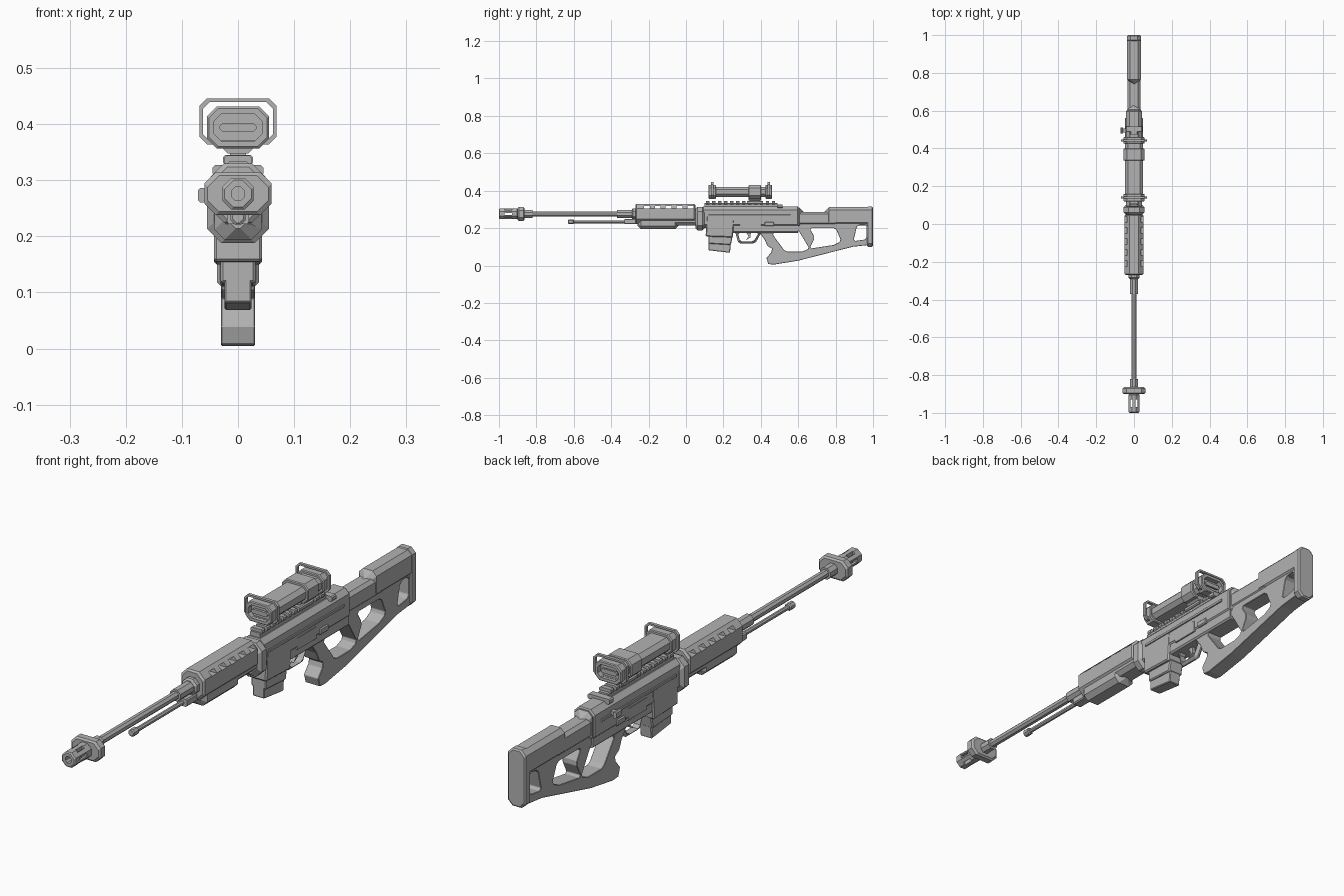
import bpy, bmesh

if "Cube" in bpy.data.objects:
    bpy.data.objects.remove(bpy.data.objects["Cube"], do_unlink=True)

grey = bpy.data.materials.new("plain grey")
grey.use_nodes = True
tone = (.45, .45, .45, 1)
grey.diffuse_color = tone
grey.node_tree.nodes["Principled BSDF"].inputs["Base Color"].default_value = tone


def skin(name, rings):
    """Join matching rings of points into a closed solid."""
    bm = bmesh.new()
    rings = [[bm.verts.new(point) for point in ring] for ring in rings]
    for ring, after in zip(rings, rings[1:]):
        for i in range(len(ring)):
            bm.faces.new((ring[i - 1], ring[i], after[i], after[i - 1]))
    bm.faces.new(rings[0])
    bm.faces.new(rings[-1])
    bmesh.ops.recalc_face_normals(bm, faces=bm.faces)
    mesh = bpy.data.meshes.new(name)
    bm.to_mesh(mesh)
    bm.free()
    mesh.materials.append(grey)
    part = bpy.data.objects.new(name, mesh)
    bpy.context.collection.objects.link(part)
    return part


def block(name, front, back, width, low, high, chamfer=.004, ends=0, x=0):
    """Eight-sided bar along y; width is half the full width, ends slope inward."""
    def ring(y, inset):
        w, bottom, top = width - inset, low + inset, high - inset
        side = w - chamfer
        right = [(side, bottom), (w, bottom + chamfer), (w, top - chamfer), (side, top)]
        left = [(-px, pz) for px, pz in reversed(right)]
        return [(x + px, y, pz) for px, pz in right + left]

    rings = [ring(front, ends), ring(back, ends)]
    if ends:
        rings[1:1] = [ring(front + ends, 0), ring(back - ends, 0)]
    return skin(name, rings)


def rod(name, front, back, radius, axis, ends=0):
    """Regular eight-sided rod along y."""
    return block(name, front, back, radius, axis - radius, axis + radius,
                 chamfer=radius * .58, ends=ends)


def plate(name, outline, width, bevel=0):
    """Side outline of (y, z) points, extruded across x."""
    part = skin(name, [[(x, y, z) for y, z in outline] for x in (-width, width)])
    if bevel:
        add_bevel(part, bevel)
    return part


def add_bevel(part, size):
    bevel = part.modifiers.new("chamfer", 'BEVEL')
    bevel.width = size
    bevel.segments = 1
    bevel.limit_method = 'ANGLE'


def cut(part, cutter):
    boolean = part.modifiers.new("cut", 'BOOLEAN')
    boolean.operation = 'DIFFERENCE'
    boolean.solver = 'EXACT'
    boolean.object = cutter
    cutter.hide_render = True
    cutter.hide_set(True)


# Muzzle brake with bore and vents
bore = .276
brake = rod("muzzle_brake", front=-1, back=-.9, radius=.028, axis=bore, ends=.004)
cut(brake, rod("bore_cutter", front=-1.1, back=-.92, radius=.012, axis=bore))
for side in (-1, 1):
    cut(brake, block("top_vent_cutter", front=-.97, back=-.93, width=.005,
                     low=.2, high=.4, chamfer=.001, x=side * .013))
cut(brake, block("side_vent_cutter", front=-.97, back=-.93, width=.1,
                 low=bore - .006, high=bore + .006, chamfer=.002))
block("muzzle_collar", front=-.9, back=-.864, width=.06,
      low=.238, high=.314, chamfer=.02, ends=.006)

# Barrel and the thin rod beneath it
rod("muzzle_neck", front=-.91, back=-.82, radius=.021, axis=bore)
rod("barrel", front=-.83, back=.08, radius=.014, axis=bore)
rod("barrel_sleeve", front=-.37, back=-.2, radius=.021, axis=bore)
rod("barrel_nut", front=-.29, back=-.2, radius=.03, axis=bore, ends=.006)
rod("gas_rod", front=-.62, back=-.2, radius=.008, axis=.234)
rod("gas_rod_tip", front=-.63, back=-.6, radius=.013, axis=.234, ends=.003)
block("rod_block", front=-.33, back=-.24, width=.02, low=.222, high=.25)

# Handguard with see-through upper slots
guard = block("handguard", front=-.27, back=.05, width=.049,
              low=.224, high=.33, chamfer=.024, ends=.006)
for i in range(5):
    y = i * .058 - .225
    cut(guard, block("slot_cutter", front=y, back=y + .032, width=.1,
                     low=.304, high=.319, chamfer=.003))
block("lower_handguard", front=-.26, back=-.04, width=.042,
      low=.194, high=.26, chamfer=.018, ends=.02)
block("handguard_heel", front=-.1, back=.06, width=.042, low=.215, high=.26, chamfer=.015)

# Receiver
block("receiver_collar", front=.05, back=.1, width=.055,
      low=.188, high=.314, chamfer=.025, ends=.012)
block("upper_receiver", front=.09, back=.6, width=.042,
      low=.2, high=.316, chamfer=.018, ends=.004)
block("lower_receiver", front=.11, back=.6, width=.037, low=.175, high=.26, chamfer=.006)
block("charging_bar", front=.49, back=.515, width=.045, low=.308, high=.327)
block("bolt_arm", front=.485, back=.505, width=.014, low=.266, high=.28, x=-.05)
block("bolt_knob", front=.478, back=.512, width=.007, low=.26, high=.286, x=-.064)
for side in (-1, 1):
    block("side_rail", front=.12, back=.56, width=.004,
          low=.262, high=.272, chamfer=.001, x=side * .043)
    block("receiver_panel", front=.29, back=.4, width=.003,
          low=.205, high=.25, chamfer=.001, x=side * .04)
    block("selector", front=.42, back=.47, width=.006,
          low=.21, high=.234, x=side * .04, ends=.003)

# Magazine and its well
plate("magazine_well", [(.11, .27), (.105, .155), (.25, .15), (.26, .27)], width=.043, bevel=.005)
plate("magazine_sleeve", [(.12, .16), (.12, .117), (.24, .11), (.25, .16)], width=.031, bevel=.004)
plate("magazine", [(.12, .17), (.12, .082), (.235, .068), (.245, .17)], width=.024, bevel=.003)

# Top rail with teeth
block("rail", front=.1, back=.49, width=.02, low=.31, high=.333)
for i in range(12):
    y = .107 + i * .032
    block("rail_tooth", front=y, back=y + .018, width=.024, low=.327, high=.344)

# Trigger and guard
bow = plate("trigger_guard", [(.26, .19), (.28, .118), (.37, .118), (.41, .19)],
            width=.013, bevel=.01)
cut(bow, plate("guard_cutter", [(.277, .175), (.29, .128), (.36, .128), (.39, .175)],
               width=.1, bevel=.01))
plate("trigger", [(.32, .18), (.335, .155), (.32, .136), (.345, .15), (.347, .18)], width=.006)

# Skeleton stock with grip
stock = plate("stock_frame", [
    (.39, .25), (.39, .18), (.42, .14), (.435, .105), (.46, .09), (.455, .07), (.43, .04),
    (.44, .008), (.47, .005), (.6, .026), (.89, .1), (.98, .11), (.98, .25)], width=.03)
holes = {
    "thumb": [(.46, .17), (.5, .2), (.6, .19), (.66, .09), (.62, .075), (.53, .075)],
    "middle": [(.66, .2), (.8, .2), (.83, .13), (.79, .11), (.66, .09), (.69, .15)],
    "rear": [(.915, .215), (.965, .22), (.965, .14), (.895, .13)],
}
for name, outline in holes.items():
    cut(stock, plate(name + "_hole_cutter", outline, width=.1, bevel=.01))
add_bevel(stock, .009)
block("comb_front", front=.5, back=.63, width=.036, low=.2, high=.31, chamfer=.016, ends=.025)
block("comb_dip", front=.55, back=.8, width=.034, low=.215, high=.287, chamfer=.012)
block("comb_rear", front=.74, back=1, width=.036, low=.215, high=.312, chamfer=.016, ends=.025)
block("butt_plate", front=.968, back=1, width=.037, low=.1, high=.315, chamfer=.018, ends=.005)

# Scope with recessed ends
block("scope_tube", front=.14, back=.44, width=.047, low=.367, high=.421, chamfer=.015)
for name, front, back in (("front_cap", .12, .16), ("clamp", .335, .4), ("rear_cap", .425, .46)):
    cap = block("scope_" + name, front, back, width=.055, low=.357, high=.431,
                chamfer=.017, ends=.003)
    if name != "clamp":
        outer = front if name == "front_cap" else back
        inner = (front + back) / 2
        near, far = sorted((outer, inner))
        cut(cap, block("lens_cutter", near - .01, far + .01, width=.043,
                       low=.37, high=.418, chamfer=.013))
        block("lens_slot", near + .005, far - .005, width=.034,
              low=.386, high=.402, chamfer=.007)
        # Wire hoop around the cap
        hoop = block("scope_hoop", inner - .006, inner + .006, width=.069,
                     low=.364, high=.446, chamfer=.014)
        cut(hoop, block("hoop_cutter", front, back, width=.062,
                        low=.371, high=.439, chamfer=.011))

# Scope mount
block("mount_foot", front=.325, back=.41, width=.027, low=.328, high=.345)
block("mount_neck", front=.34, back=.395, width=.014, low=.335, high=.36)
block("mount_cradle", front=.335, back=.4, width=.026, low=.348, high=.366, chamfer=.007)
